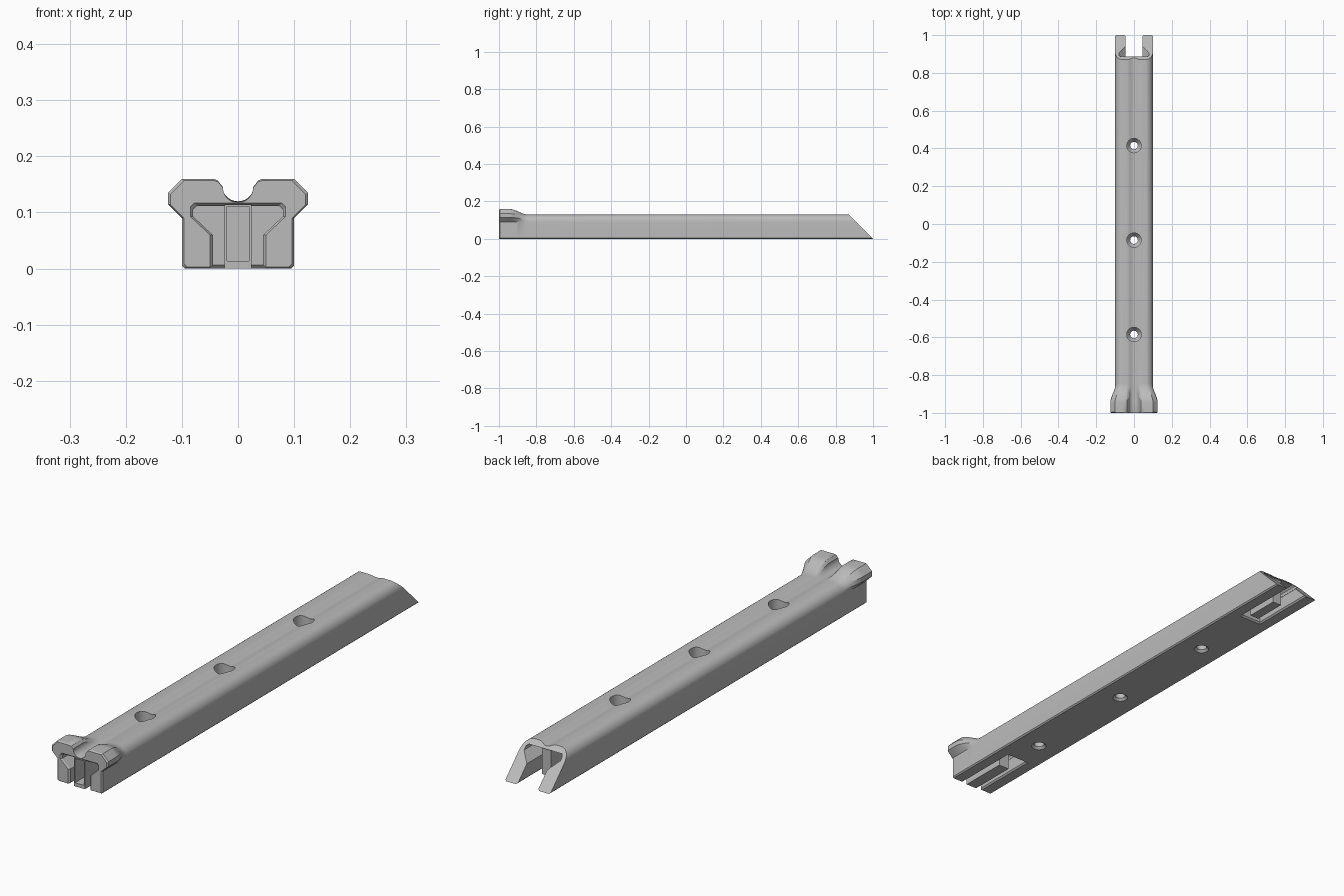
import bpy, math

if "Cube" in bpy.data.objects:
    bpy.data.objects.remove(bpy.data.objects["Cube"])

grey = bpy.data.materials.new("plain_grey")
grey.use_nodes = True
COLOUR = (0.5, 0.5, 0.5, 1)
grey.diffuse_color = COLOUR
grey.node_tree.nodes["Principled BSDF"].inputs["Base Color"].default_value = COLOUR


def loft(name, rings):
    """Closed solid skinned through rings of equal point count."""
    n = len(rings[0])
    verts = [p for ring in rings for p in ring]
    faces = [(r * n + i, r * n + (i + 1) % n, (r + 1) * n + (i + 1) % n, (r + 1) * n + i)
             for r in range(len(rings) - 1) for i in range(n)]
    faces += [tuple(reversed(range(n))), tuple(range(len(verts) - n, len(verts)))]
    mesh = bpy.data.meshes.new(name)
    mesh.from_pydata(verts, [], faces)
    mesh.materials.append(grey)
    obj = bpy.data.objects.new(name, mesh)
    bpy.context.collection.objects.link(obj)
    bpy.context.view_layer.objects.active = obj
    bpy.ops.object.select_all(action='DESELECT')
    obj.select_set(True)
    bpy.ops.object.mode_set(mode='EDIT')
    bpy.ops.mesh.select_all(action='SELECT')
    bpy.ops.mesh.normals_make_consistent(inside=False)
    bpy.ops.object.mode_set(mode='OBJECT')
    return obj


def cut(target, cutter):
    cutter.hide_render = True
    mod = target.modifiers.new("cut", 'BOOLEAN')
    mod.operation, mod.solver, mod.object = 'DIFFERENCE', 'EXACT', cutter
    bpy.context.view_layer.objects.active = target
    bpy.ops.object.modifier_apply(modifier=mod.name)
    bpy.data.objects.remove(cutter)


def smooth(obj):
    bpy.ops.object.select_all(action='DESELECT')
    bpy.context.view_layer.objects.active = obj
    obj.select_set(True)
    bpy.ops.object.shade_smooth_by_angle(angle=math.radians(28))


def mirrored(half):
    """Half outline from the right foot to the centre line, completed on the left."""
    return half + [(-x, z) for x, z in reversed(half) if x > 1e-6]


def box(name, x, y0, y1, z0, z1):
    return loft(name, [[(-x, y, z0), (x, y, z0), (x, y, z1), (-x, y, z1)] for y in (y0, y1)])


# Half cross-sections: flared shoulder at the front, rounded rail behind it
def flare_half():
    keys = [(.1, .09), (.125, .115), (.125, .135), (.1, .16), (.06, .16)]
    pts = [(.095, 0), (.1, .005)]
    for a, b in zip(keys, keys[1:]):
        pts += [a, ((a[0] + b[0]) / 2, (a[1] + b[1]) / 2)]
    pts += [keys[-1], (.044, .16), (.036, .157), (.031, .15)]
    for i in range(9):
        a = math.pi / 2 * i / 8
        pts.append((.028 * math.cos(a) if i < 8 else 0, .147 - .028 * math.sin(a)))
    return pts


def rail_half(count):
    pts = [(.095, 0), (.1, .005)]
    for i in range(9):
        a = math.pi / 2 * i / 8
        pts.append((.06 + .04 * math.cos(a), .09 + .04 * math.sin(a)))
    left = count - len(pts)
    for i in range(left):
        x = .036 * (1 - i / (left - 1))
        pts.append((x, .13 - .005 * (1 + math.cos(math.pi * x / .036))))
    return pts


flare = flare_half()
rail = rail_half(len(flare))


def section(y, s, scale=1):
    half = [(f[0] * s + r[0] * (1 - s), f[1] * s + r[1] * (1 - s)) for f, r in zip(flare, rail)]
    return [(x * scale, y, .08 + (z - .08) * scale) for x, z in mirrored(half)]


# Main rail: bevelled front, S-curved flare, slanted rear
rings = [section(-1, 1, .96), section(-.995, 1), section(-.945, 1)]
for i in range(1, 10):
    t = i / 10
    rings.append(section(-.945 + .1 * t, 1 - t * t * (3 - 2 * t)))
rings.append(section(-.845, 0))
rings.append([(x, 1 - z, z) for x, z in mirrored(rail)])
body = loft("rail_body", rings)

# T-shaped sockets open at both ends
T = mirrored([(.045, -.02), (.045, .06), (.08, .093), (.08, .105), (.073, .112), (0, .112)])


def socket_ring(y, grow=0):
    return [(x + math.copysign(grow, x) if abs(x) > 1e-6 else 0, y,
             z + (grow if z > .1 else 0)) for x, z in T]


cut(body, loft("front_socket", [socket_ring(-1.01, .005), socket_ring(-1, .005),
                                socket_ring(-.994), socket_ring(-.72)]))
cut(body, loft("rear_socket", [socket_ring(.72), socket_ring(1.1)]))

# Bevelled rims around the underside openings
for side in (-1, 1):
    cut(body, loft("socket_rim", [
        [(-w, side * (.765 - w), z), (w, side * (.765 - w), z), (w, side * 1.1, z), (-w, side * 1.1, z)]
        for w, z in ((.053, -.002), (.044, .007))]))

# Countersunk screw holes along the groove
for y in (-.585, -.085, .415):
    stack = ((.029, -.01), (.029, 0), (.02, .009), (.02, .055), (.038, .08), (.038, .2))
    cut(body, loft("screw_hole", [
        [(r * math.cos(k * math.tau / 32), y + r * math.sin(k * math.tau / 32), z) for k in range(32)]
        for r, z in stack]))
smooth(body)

# Centre tongues inside the sockets; the front one is hollow
front_tongue = box("front_tongue", .024, -1, -.8, 0, .114)
cut(front_tongue, box("tongue_recess", .02, -1.1, -.82, .014, .111))
rear_tongue = box("rear_tongue", .02, .74, .88, .003, .114)
